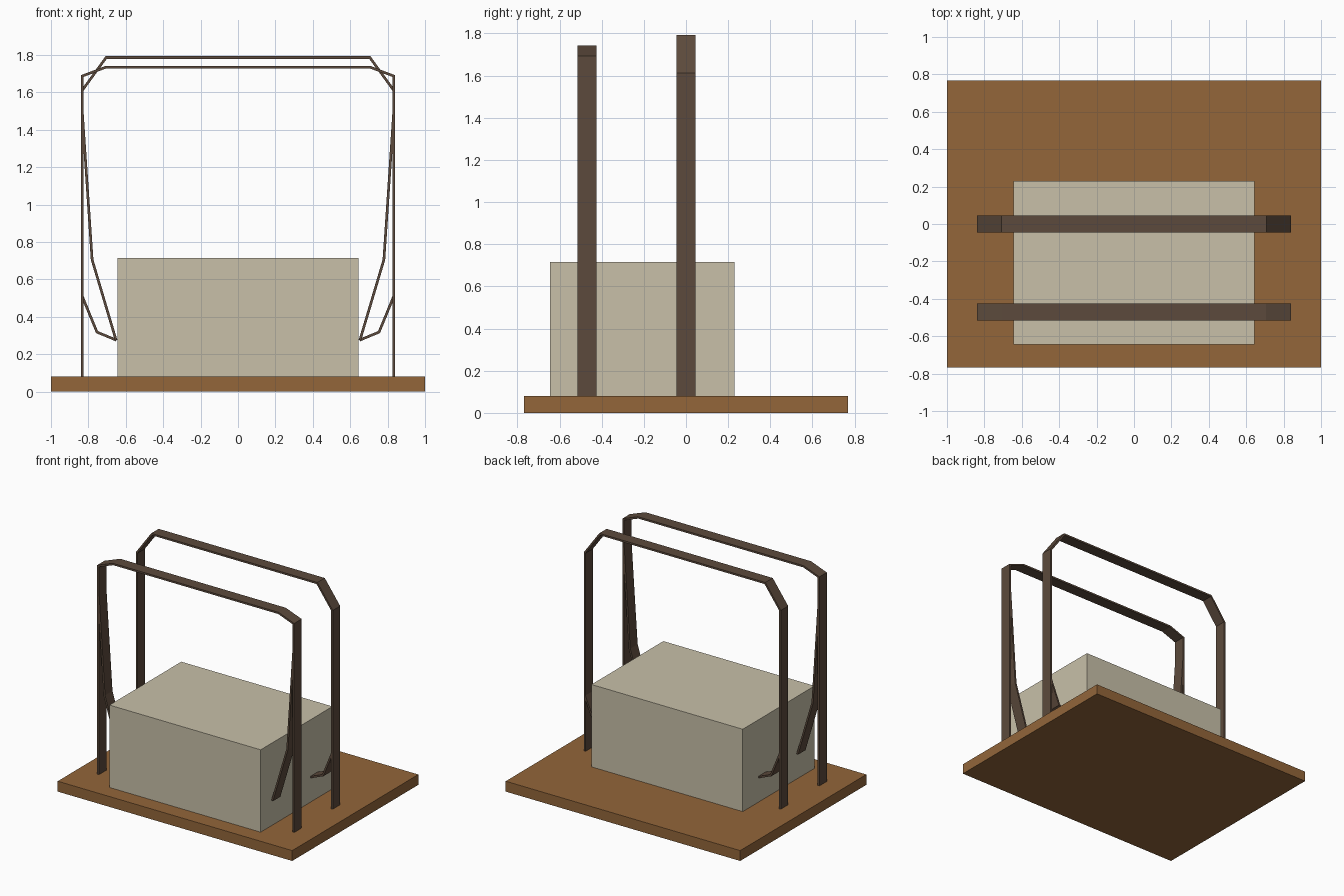
import bpy, bmesh
from mathutils import Vector

cube = bpy.data.objects.get("Cube")
if cube:
    bpy.data.objects.remove(cube, do_unlink=True)


def material(name, rgb):
    """Flat material from 8-bit sRGB values."""
    lin = [(c / 255 / 12.92) if c < 10 else ((c / 255 + 0.055) / 1.055) ** 2.4 for c in rgb]
    m = bpy.data.materials.new(name)
    m.use_nodes = True
    m.diffuse_color = (*lin, 1)
    bsdf = next(n for n in m.node_tree.nodes if n.type == 'BSDF_PRINCIPLED')
    bsdf.inputs["Base Color"].default_value = (*lin, 1)
    bsdf.inputs["Roughness"].default_value = 0.8
    return m


WOOD = material("warm wood", (147, 102, 58))
CANVAS = material("pale canvas", (200, 192, 169))
STRAP = material("dark strap", (92, 74, 60))


def finish(name, bm, mat):
    bmesh.ops.recalc_face_normals(bm, faces=bm.faces)
    mesh = bpy.data.meshes.new(name)
    bm.to_mesh(mesh)
    bm.free()
    mesh.materials.append(mat)
    ob = bpy.data.objects.new(name, mesh)
    bpy.context.collection.objects.link(ob)
    return ob


def box(name, lo, hi, mat):
    bm = bmesh.new()
    bmesh.ops.create_cube(bm, size=1)
    lo, hi = Vector(lo), Vector(hi)
    for v in bm.verts:
        v.co = (lo + hi) / 2 + v.co * (hi - lo)
    return finish(name, bm, mat)


def band(name, path, y, width=0.09, thick=0.014):
    """Flat strip following an (x, z) path, with mitred corners."""
    pts = [Vector(p) for p in path]
    dirs = [(b - a).normalized() for a, b in zip(pts, pts[1:])]
    bm = bmesh.new()
    rings = []
    for i, p in enumerate(pts):
        d0, d1 = dirs[max(i - 1, 0)], dirs[min(i, len(dirs) - 1)]
        n0, n1 = Vector((-d0.y, d0.x)), Vector((-d1.y, d1.x))
        off = (n0 + n1) / (1 + n0.dot(n1)) * thick / 2
        rings.append([bm.verts.new((p.x + s * off.x, y + t * width / 2, p.y + s * off.y))
                      for s, t in ((-1, -1), (1, -1), (1, 1), (-1, 1))])
    for a, b in zip(rings, rings[1:]):
        for k in range(4):
            j = (k + 1) % 4
            bm.faces.new((a[k], a[j], b[j], b[k]))
    bm.faces.new(rings[0])
    bm.faces.new(rings[-1])
    return finish(name, bm, STRAP)


# Base board and block
box("base_board", (-1, -0.768, 0), (1, 0.768, 0.08), WOOD)
box("block", (-0.645, -0.645, 0.08), (0.645, 0.23, 0.715), CANVAS)

# Two arches, each with a pair of side braces reaching the block
arches = {
    "front": (-0.47, 1.687, 1.735, [(0.833, 1.50), (0.78, 0.705), (0.652, 0.275)]),
    "back": (0.0, 1.61, 1.786, [(0.833, 0.51), (0.754, 0.318), (0.65, 0.275)]),
}
for label, (y, shoulder, top, brace) in arches.items():
    half = [(0.833, 0.08), (0.833, shoulder), (0.705, top)]
    band(label + "_arch", half + [(-x, z) for x, z in reversed(half)], y)
    for side, s in (("left", 1), ("right", -1)):
        band(f"{label}_{side}_brace", [(s * x, z) for x, z in brace], y)
